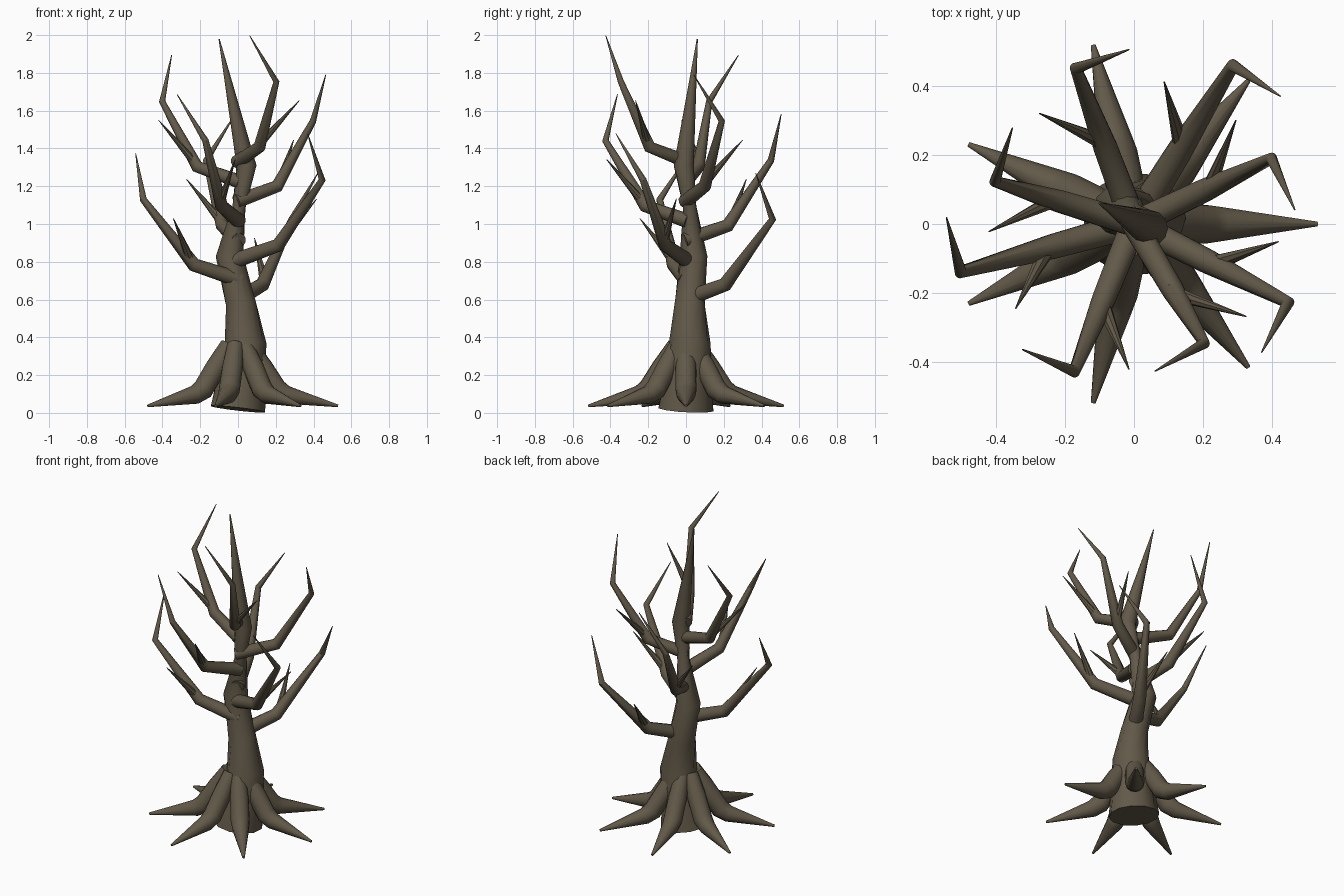
import bpy, bmesh, math
from mathutils import Vector

if "Cube" in bpy.data.objects:
    bpy.data.objects.remove(bpy.data.objects["Cube"])

bark = bpy.data.materials.new("dark_bark")
bark.diffuse_color = (0.122, 0.100, 0.066, 1)
bark.use_nodes = True
bark.node_tree.nodes["Principled BSDF"].inputs["Base Color"].default_value = bark.diffuse_color


def tube(name, pts, radii, sides=12, twist=0.0):
    """Round tapered tube through pts, with mitred bends and closed ends."""
    pts = [Vector(p) for p in pts]
    n = len(pts)
    segs = [(pts[i + 1] - pts[i]).normalized() for i in range(n - 1)]
    u = segs[0].orthogonal().normalized()
    bm = bmesh.new()
    rings = []
    for i in range(n):
        a, b = segs[max(i - 1, 0)], segs[min(i, n - 2)]
        t = (a + b).normalized()
        u = (u - t * u.dot(t)).normalized()
        v = t.cross(u)
        ring = []
        for k in range(sides):
            ang = 2 * math.pi * k / sides + twist * i
            d = u * math.cos(ang) + v * math.sin(ang)
            ring.append(bm.verts.new(pts[i] + d * radii[i]))
        rings.append(ring)
    for r0, r1 in zip(rings, rings[1:]):
        for k in range(sides):
            j = (k + 1) % sides
            bm.faces.new((r0[k], r0[j], r1[j], r1[k]))
    bm.faces.new(rings[0][::-1])
    bm.faces.new(rings[-1])
    me = bpy.data.meshes.new(name)
    bm.to_mesh(me)
    bm.free()
    ob = bpy.data.objects.new(name, me)
    bpy.context.collection.objects.link(ob)
    me.materials.append(bark)
    bpy.ops.object.select_all(action='DESELECT')
    ob.select_set(True)
    bpy.context.view_layer.objects.active = ob
    bpy.ops.object.shade_smooth_by_angle(angle=math.radians(40))
    return ob


def polar(r, deg, z):
    a = math.radians(deg)
    return Vector((r * math.cos(a), r * math.sin(a), z))


# Crooked, twisted trunk ending in a tall spike
tube("trunk",
     [(0, 0, 0.02), (0.04, 0.02, 0.37), (0.015, 0.02, 0.58), (-0.045, 0.04, 0.83),
      (0.005, 0.02, 1.09), (0.045, -0.012, 1.31), (-0.1, 0.06, 1.98)],
     [0.15, 0.11, 0.082, 0.073, 0.036, 0.053, 0.003], twist=0.25)

# Seven roots spread evenly around the base
for i in range(7):
    a = 360 / 7 * i
    tube("root_%d" % (i + 1),
         [polar(0.055, a, 0.36), polar(0.13, a, 0.24), polar(0.205, a, 0.125),
          polar(0.255, a, 0.095), polar(0.53, a, 0.037)],
         [0.045, 0.056, 0.057, 0.05, 0.007])

# Eight branches spiralling up by the golden angle, each with a hooked tip and a twig
for i in range(8):
    a = 58 + 137.5 * i
    z = 0.6 + 0.104 * i
    s = 1 - 0.02 * i
    mid = polar(0.245 - 0.003 * i, a, z + 0.08)
    elbow = polar(0.54 - 0.02 * i, a, z + 0.425)
    tip = elbow + polar(0.163, a - 91, 0.245)
    tube("branch_%d" % (i + 1), [polar(-0.01, a, z), mid, elbow, tip],
         [0.043 * s, 0.038 * s, 0.019 * s, 0.002])
    tube("twig_%d" % (i + 1), [mid.lerp(elbow, 0.06), polar(0.42, a + 20, z + 0.325)],
         [0.026 * s, 0.002], sides=8)
